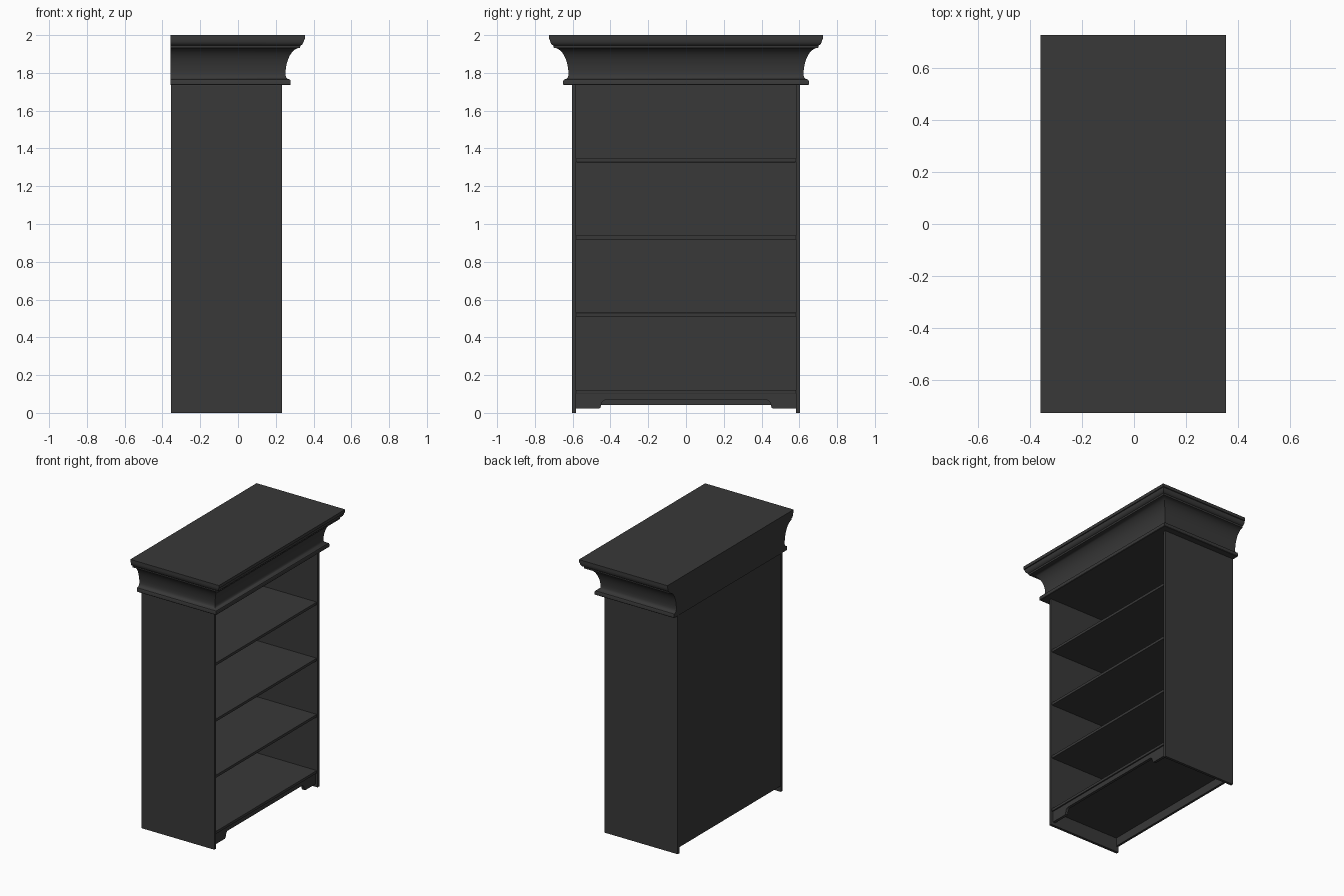
import bpy, bmesh, math

if "Cube" in bpy.data.objects:
    bpy.data.objects.remove(bpy.data.objects["Cube"])

HALF_W = 0.603            # outer half width of the carcass (y)
BACK, FRONT = -0.355, 0.232
PANEL = 0.02
CROWN_Z = 1.735

mat = bpy.data.materials.new("dark_paint")
mat.diffuse_color = (0.04, 0.04, 0.04, 1)
mat.use_nodes = True
mat.node_tree.nodes["Principled BSDF"].inputs["Base Color"].default_value = mat.diffuse_color


def finish(bm, name):
    bmesh.ops.recalc_face_normals(bm, faces=bm.faces)
    mesh = bpy.data.meshes.new(name)
    bm.to_mesh(mesh)
    bm.free()
    mesh.materials.append(mat)
    ob = bpy.data.objects.new(name, mesh)
    bpy.context.collection.objects.link(ob)
    return ob


def box(name, lo, hi, bevel=0.0):
    bm = bmesh.new()
    bmesh.ops.create_cube(bm, size=1)
    for v in bm.verts:
        v.co = [(a + b) / 2 + c * (b - a) for a, b, c in zip(lo, hi, v.co)]
    ob = finish(bm, name)
    if bevel:
        mod = ob.modifiers.new("edge", 'BEVEL')
        mod.width, mod.segments = bevel, 2
    return ob


def smooth(ob, angle):
    bpy.ops.object.select_all(action='DESELECT')
    ob.select_set(True)
    bpy.context.view_layer.objects.active = ob
    bpy.ops.object.shade_smooth_by_angle(angle=math.radians(angle))


inner = HALF_W - PANEL

# Side panels
for side, name in ((-1, "left_side_panel"), (1, "right_side_panel")):
    y0, y1 = sorted((side * inner, side * HALF_W))
    box(name, (BACK, y0, 0), (FRONT, y1, CROWN_Z), 0.001)

# Back panel, raised slightly off the floor
box("back_panel", (BACK + 0.003, -inner, 0.042), (BACK + 0.02, inner, CROWN_Z))

# Shelves
for i in range(4):
    z = 0.102 + i * 0.4083
    box(f"shelf_{i + 1}", (BACK + 0.02, -inner, z), (FRONT - 0.006, inner, z + 0.02), 0.002)

# Front apron with stepped, rounded cut-out
half = [(inner, 0.102), (inner, 0.022), (0.462, 0.022), (0.453, 0.027), (0.45, 0.038),
        (0.449, 0.044)]
half += [(0.425 + 0.022 * math.cos(a), 0.046 + 0.022 * math.sin(a))
         for a in (math.radians(d) for d in (0, 22.5, 45, 67.5, 90))]
outline = half + [(-y, z) for y, z in reversed(half)]
bm = bmesh.new()
face = bm.faces.new([bm.verts.new((FRONT - 0.035, y, z)) for y, z in outline])
ext = bmesh.ops.extrude_face_region(bm, geom=[face])
for v in ext["geom"]:
    if isinstance(v, bmesh.types.BMVert):
        v.co.x += 0.02
smooth(finish(bm, "front_apron"), 30)

# Crown moulding profile: (overhang, height), fillet - cove - ogee - top fillet
profile = [(0.044, CROWN_Z), (0.047, 1.738), (0.047, 1.758), (0.044, 1.764), (0.036, 1.767),
           (0.028, 1.770), (0.022, 1.778)]
for k in range(11):
    a = math.radians(90 * k / 10)
    profile.append((0.019 + 0.078 * (1 - math.cos(a)), 1.790 + 0.143 * math.sin(a)))
profile += [(0.098, 1.945), (0.106, 1.949), (0.112, 1.956), (0.116, 1.966), (0.117, 1.976),
            (0.122, 1.978), (0.122, 2.0)]

# Crown wraps the front and both sides, flat at the back
bm = bmesh.new()
rings = []
for o, z in profile:
    x, y = FRONT + o, HALF_W + o
    rings.append([bm.verts.new(p) for p in
                  ((-0.358, -y, z), (x, -y, z), (x, y, z), (-0.358, y, z))])
for a, b in zip(rings, rings[1:]):
    for i in range(3):
        bm.faces.new((a[i], a[i + 1], b[i + 1], b[i]))
    bm.faces.new((a[3], a[0], b[0], b[3]))
bm.faces.new(rings[0])
bm.faces.new(rings[-1])
smooth(finish(bm, "crown_moulding"), 35)
